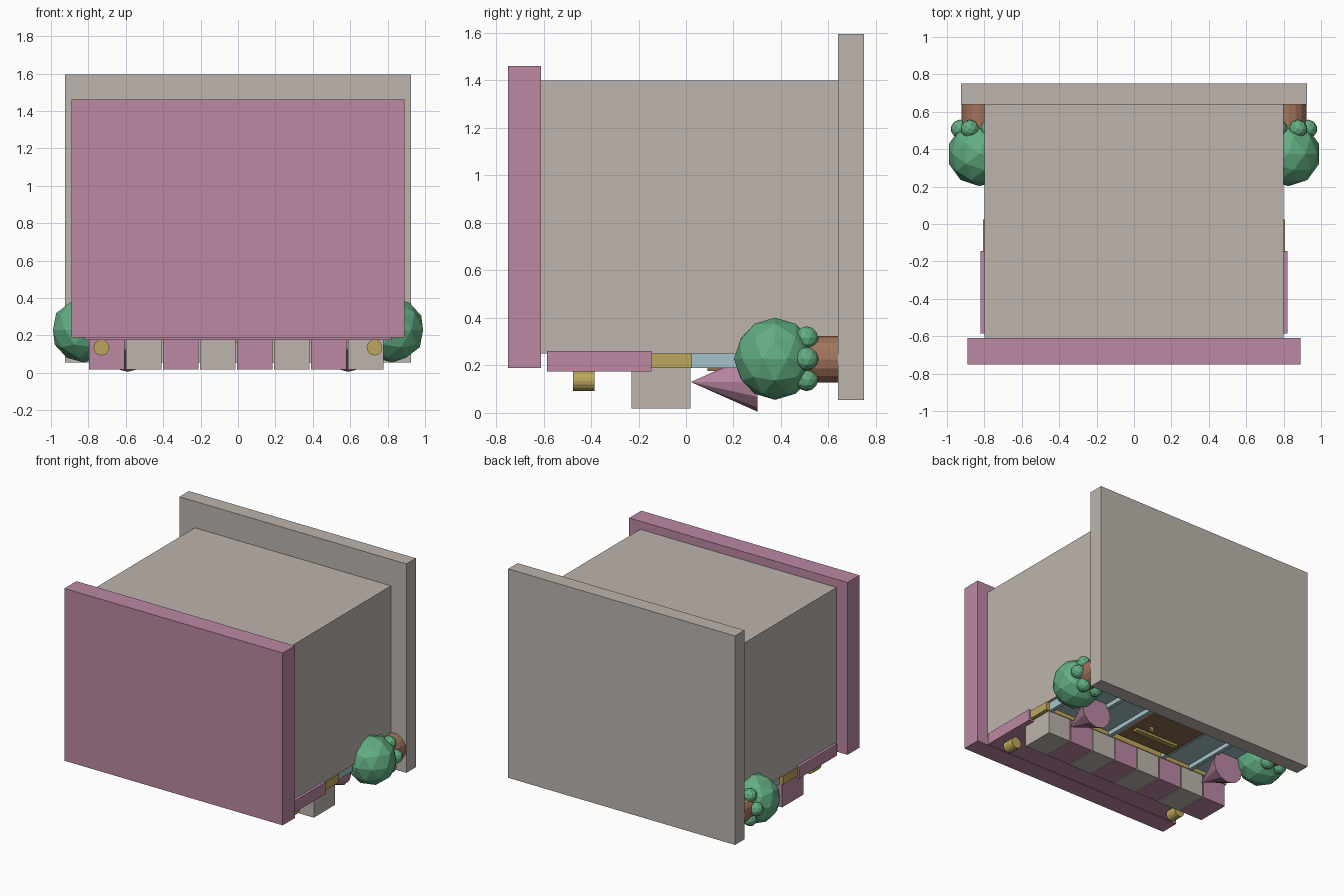
import bpy
from math import pi, cos, sin
from mathutils import Matrix

cube = bpy.data.objects.get("Cube")
if cube:
    bpy.data.objects.remove(cube, do_unlink=True)


def material(name, rgb):
    """Flat colour given as 0-255 display values."""
    col = [((c / 255 + 0.055) / 1.055) ** 2.4 for c in rgb] + [1]
    m = bpy.data.materials.new(name)
    m.use_nodes = True
    m.diffuse_color = col
    m.node_tree.nodes["Principled BSDF"].inputs["Base Color"].default_value = col
    return m


STONE = material("stone grey", (189, 181, 173))
PINK = material("dusty pink", (188, 136, 164))
GREEN = material("leaf green", (98, 174, 130))
GOLD = material("gold", (190, 166, 92))
GLASS = material("pale blue glass", (165, 196, 202))
WOOD = material("door brown", (142, 107, 78))
CLAY = material("clay brown", (162, 116, 90))


def finish(name, mat):
    ob = bpy.context.object
    ob.name = name
    ob.data.materials.append(mat)
    return ob


def box(name, mat, x, y, z):
    """Box from (low, high) ranges on each axis."""
    bpy.ops.mesh.primitive_cube_add(size=1)
    ob = finish(name, mat)
    size = [r[1] - r[0] for r in (x, y, z)]
    mid = [(r[0] + r[1]) / 2 for r in (x, y, z)]
    ob.data.transform(Matrix.Translation(mid) @ Matrix.Diagonal(size + [1]))
    return ob


def tube(name, mat, sides, r1, r2, x, y, z):
    """Cylinder or cone along y; r1 at the low y end, r2 at the high end."""
    bpy.ops.mesh.primitive_cone_add(
        vertices=sides, radius1=r1, radius2=r2, depth=y[1] - y[0],
        location=(x, (y[0] + y[1]) / 2, z), rotation=(-pi / 2, 0, 0))
    return finish(name, mat)


def ball(name, mat, r, loc, detail=2):
    bpy.ops.mesh.primitive_ico_sphere_add(subdivisions=detail, radius=r, location=loc)
    return finish(name, mat)


# Main masses
box("building_body", STONE, (-0.8, 0.8), (-0.61, 0.64), (0.25, 1.4))
box("roof_slab", PINK, (-0.89, 0.89), (-0.75, -0.61), (0.19, 1.46))
box("ground_slab", STONE, (-0.925, 0.925), (0.64, 0.75), (0.055, 1.595))

# Sign board and gold trim
box("sign_board", PINK, (-0.82, 0.82), (-0.585, -0.145), (0.175, 0.26))
box("trim_band", GOLD, (-0.807, 0.807), (-0.145, 0.025), (0.19, 0.25))

# Striped awning
pitch = 0.198
for i in range(8):
    x = -0.797 + i * pitch
    box(f"awning_stripe_{i + 1}", STONE if i % 2 else PINK,
        (x, x + 0.19), (-0.23, 0.02), (0.018, 0.25))

# Door, door bar and knob
box("door", WOOD, (-0.22, 0.22), (0.09, 0.64), (0.177, 0.255))
box("door_bar", GOLD, (-0.18, 0.18), (0.21, 0.25), (0.16, 0.19))
ball("door_knob", GOLD, 0.022, (0.1, 0.31, 0.165), 1)

for side, label in ((1, "left"), (-1, "right")):
    # Shop window with upright bars
    box(f"{label}_window", GLASS, sorted((side * 0.23, side * 0.78)),
        (0.02, 0.64), (0.22, 0.255))
    for n, x in enumerate((0.235, 0.485, 0.765)):
        box(f"{label}_window_bar_{n + 1}", GLASS,
            (side * x - 0.015, side * x + 0.015), (0.02, 0.64), (0.188, 0.25))

    # Sign lamp and hanging cone
    tube(f"{label}_sign_lamp", GOLD, 16, 0.042, 0.042, side * 0.73, (-0.475, -0.385), 0.135)
    tube(f"{label}_hanging_cone", PINK, 12, 0, 0.125, side * 0.59, (0.02, 0.302), 0.13)

    # Potted bush with a ring of small leaves
    tube(f"{label}_pot", CLAY, 16, 0.098, 0.098, side * 0.825, (0.5, 0.64), 0.225)
    ball(f"{label}_bush", GREEN, 0.173, (side * 0.825, 0.375, 0.228))
    for n in range(6):
        a = n * pi / 3
        ball(f"{label}_leaf_{n + 1}", GREEN, 0.05,
             (side * (0.825 + 0.105 * cos(a)), 0.508, 0.228 + 0.1 * sin(a)))
